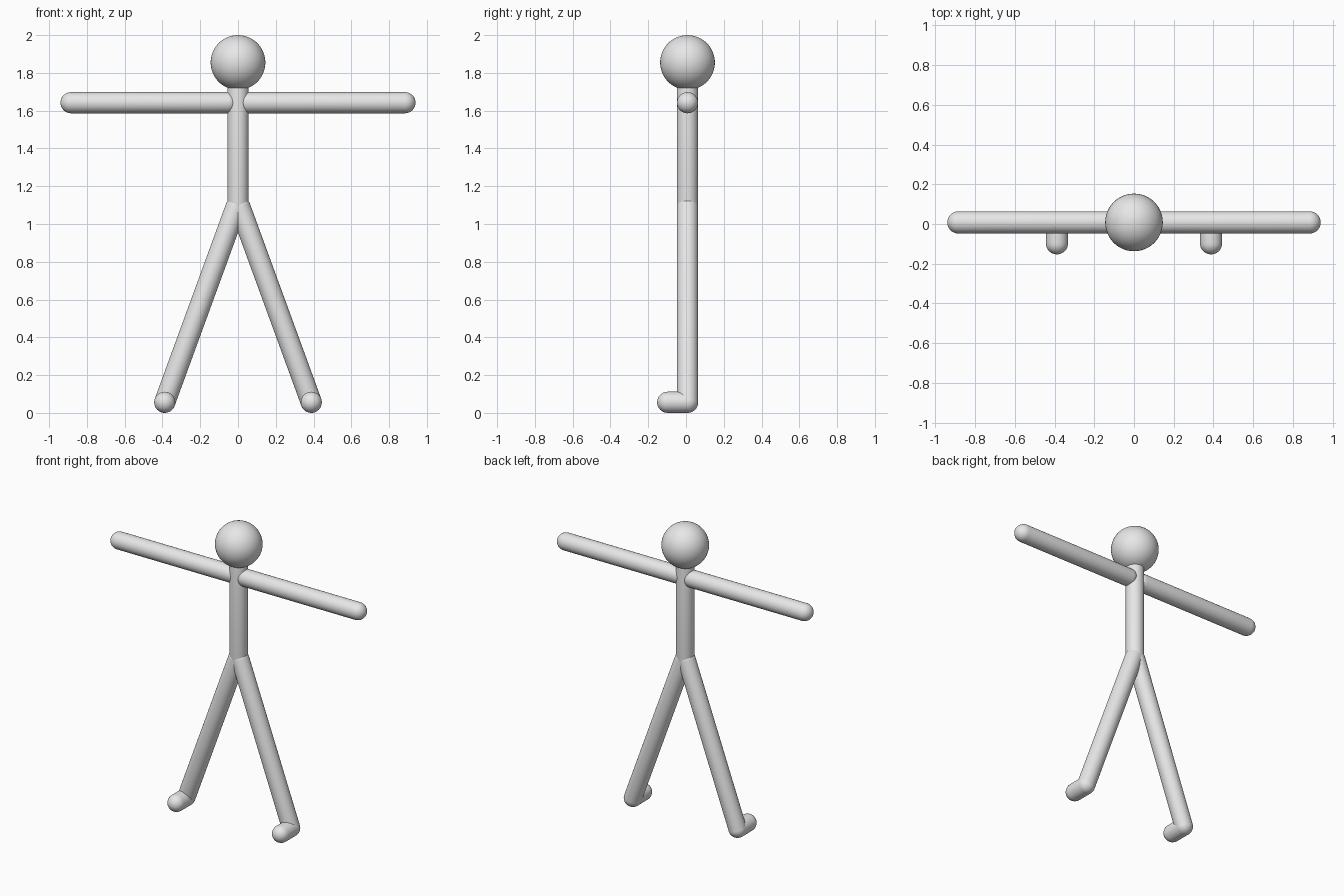
import bpy, bmesh, math
from mathutils import Vector, Matrix

if "Cube" in bpy.data.objects:
    bpy.data.objects.remove(bpy.data.objects["Cube"])

SEG, CAP = 32, 8      # sides around a limb, rings per rounded end
R = 0.056             # limb radius
Y = 0.008             # body axis in y

grey = bpy.data.materials.new("light_grey")
grey.diffuse_color = (0.8, 0.8, 0.8, 1)
grey.use_nodes = True
grey.node_tree.nodes["Principled BSDF"].inputs["Base Color"].default_value = grey.diffuse_color


def finish(name, bm):
    bmesh.ops.recalc_face_normals(bm, faces=bm.faces)
    mesh = bpy.data.meshes.new(name)
    bm.to_mesh(mesh)
    bm.free()
    for p in mesh.polygons:
        p.use_smooth = True
    mesh.materials.append(grey)
    obj = bpy.data.objects.new(name, mesh)
    bpy.context.collection.objects.link(obj)
    return obj


def capsule(name, a, b):
    """Round-ended rod whose cap centres are a and b."""
    a, b = Vector(a), Vector(b)
    length = (b - a).length
    half = [i * math.pi / 2 / CAP for i in range(CAP + 1)]
    profile = [(R * math.sin(t), -R * math.cos(t)) for t in half]
    profile += [(R * math.cos(t), length + R * math.sin(t)) for t in half]
    bm = bmesh.new()
    verts = [bm.verts.new((r, 0, z)) for r, z in profile]
    edges = [bm.edges.new(pair) for pair in zip(verts, verts[1:])]
    bmesh.ops.spin(bm, geom=verts + edges, cent=(0, 0, 0), axis=(0, 0, 1),
                   angle=2 * math.pi, steps=SEG)
    bmesh.ops.remove_doubles(bm, verts=bm.verts, dist=1e-5)
    turn = (b - a).to_track_quat('Z', 'Y').to_matrix().to_4x4()
    bm.transform(Matrix.Translation(a) @ turn)
    return finish(name, bm)


# Head
bm = bmesh.new()
bmesh.ops.create_uvsphere(bm, u_segments=48, v_segments=24, radius=0.145,
                          matrix=Matrix.Translation((0, Y, 1.855)))
finish("head", bm)

# Torso and neck
capsule("torso", (0, Y, 1.10), (0, Y, 1.74))

# Limbs on both sides
for side, s in (("left", 1), ("right", -1)):
    ankle = (s * 0.388, Y, R)
    capsule(side + "_arm", (s * 0.055, Y, 1.642), (s * 0.884, Y, 1.642))
    capsule(side + "_leg", (s * 0.01, Y, 1.09), ankle)
    capsule(side + "_foot", ankle, (s * 0.388, -0.097, R))
